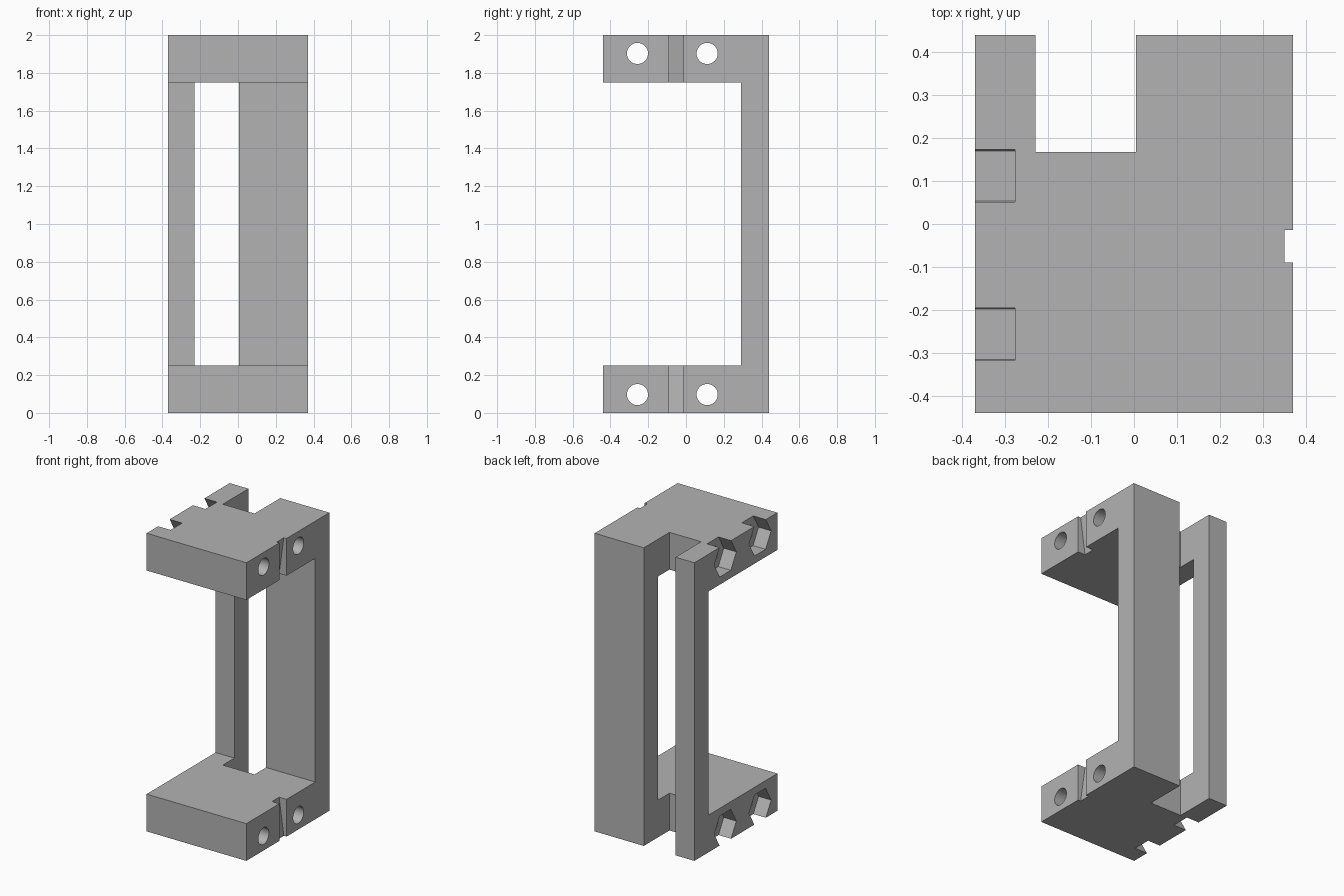
import bpy, bmesh, math

default_cube = bpy.data.objects.get("Cube")
if default_cube:
    bpy.data.objects.remove(default_cube, do_unlink=True)

WIDTH, DEPTH, HEIGHT = 0.74, 0.88, 2.0
X, Y = WIDTH / 2, DEPTH / 2
ARM = 0.25           # thickness of the two arms
WALL = 0.15          # thickness of the back wall
BOLT_Y = (-0.257, 0.112)
BOLT_Z = 0.097       # bolt height above the outer face

grey = bpy.data.materials.new("plain grey")
grey.use_nodes = True
colour = (0.45, 0.45, 0.45, 1)
grey.diffuse_color = colour
grey.node_tree.nodes["Principled BSDF"].inputs["Base Color"].default_value = colour


def prism(name, profile, start, end):
    """Extrude a closed profile of 3D points from start to end offset."""
    bm = bmesh.new()
    bottom = [bm.verts.new([p + s for p, s in zip(pt, start)]) for pt in profile]
    top = [bm.verts.new([p + e for p, e in zip(pt, end)]) for pt in profile]
    bm.faces.new(bottom)
    bm.faces.new(top)
    n = len(profile)
    for i in range(n):
        j = (i + 1) % n
        bm.faces.new((bottom[i], bottom[j], top[j], top[i]))
    bmesh.ops.recalc_face_normals(bm, faces=bm.faces)
    mesh = bpy.data.meshes.new(name)
    bm.to_mesh(mesh)
    bm.free()
    mesh.materials.append(grey)
    obj = bpy.data.objects.new(name, mesh)
    bpy.context.collection.objects.link(obj)
    return obj


def x_polygon(name, y, z, radius, sides, x0, x1):
    """Regular polygon prism along x, first corner towards +y."""
    angles = [2 * math.pi * i / sides for i in range(sides)]
    ring = [(0, y + radius * math.cos(a), z + radius * math.sin(a)) for a in angles]
    return prism(name, ring, (x0, 0, 0), (x1, 0, 0))


# C-shaped bracket
side = [(-Y, 0), (Y, 0), (Y, HEIGHT), (-Y, HEIGHT), (-Y, HEIGHT - ARM),
        (Y - WALL, HEIGHT - ARM), (Y - WALL, ARM), (-Y, ARM)]
bracket = prism("bracket", [(0, y, z) for y, z in side], (-X, 0, 0), (X, 0, 0))

# Tall slot through the back
slot = [(-0.23, 0.168, 0), (0.005, 0.168, 0), (0.005, 1, 0), (-0.23, 1, 0)]
cutters = [prism("slot_cutter", slot, (0, 0, -1), (0, 0, HEIGHT + 1))]

for flip in (False, True):
    def height(z):
        return HEIGHT - z if flip else z

    # Bolt holes and hexagonal nut pockets
    for y in BOLT_Y:
        z = height(BOLT_Z)
        cutters.append(x_polygon("hole_cutter", y, z, 0.056, 40, -1, 1))
        cutters.append(x_polygon("nut_cutter", y, z, 0.117, 6, -1, -X + 0.093))

    # Tie groove with a floor sloping deeper towards the inside
    wedge = [(X - 0.02, 0, height(0)), (X - 0.055, 0, height(ARM)),
             (X - 0.055, 0, height(ARM + 0.1)), (1, 0, height(ARM + 0.1)),
             (1, 0, height(-0.1)), (X - 0.02, 0, height(-0.1))]
    cutters.append(prism("groove_cutter", wedge, (0, -0.09, 0), (0, -0.014, 0)))

# Cut everything, then remove the cutters
for cutter in cutters:
    cutter.hide_render = True
    mod = bracket.modifiers.new(cutter.name, "BOOLEAN")
    mod.operation = "DIFFERENCE"
    mod.solver = "EXACT"
    mod.object = cutter
graph = bpy.context.evaluated_depsgraph_get()
cut_mesh = bpy.data.meshes.new_from_object(bracket.evaluated_get(graph))
bracket.modifiers.clear()
bracket.data = cut_mesh
cut_mesh.name = "bracket"
for cutter in cutters:
    bpy.data.objects.remove(cutter, do_unlink=True)

# Smooth the round holes only
bpy.ops.object.select_all(action="DESELECT")
bracket.select_set(True)
bpy.context.view_layer.objects.active = bracket
bpy.ops.object.shade_smooth_by_angle(angle=math.radians(30))
